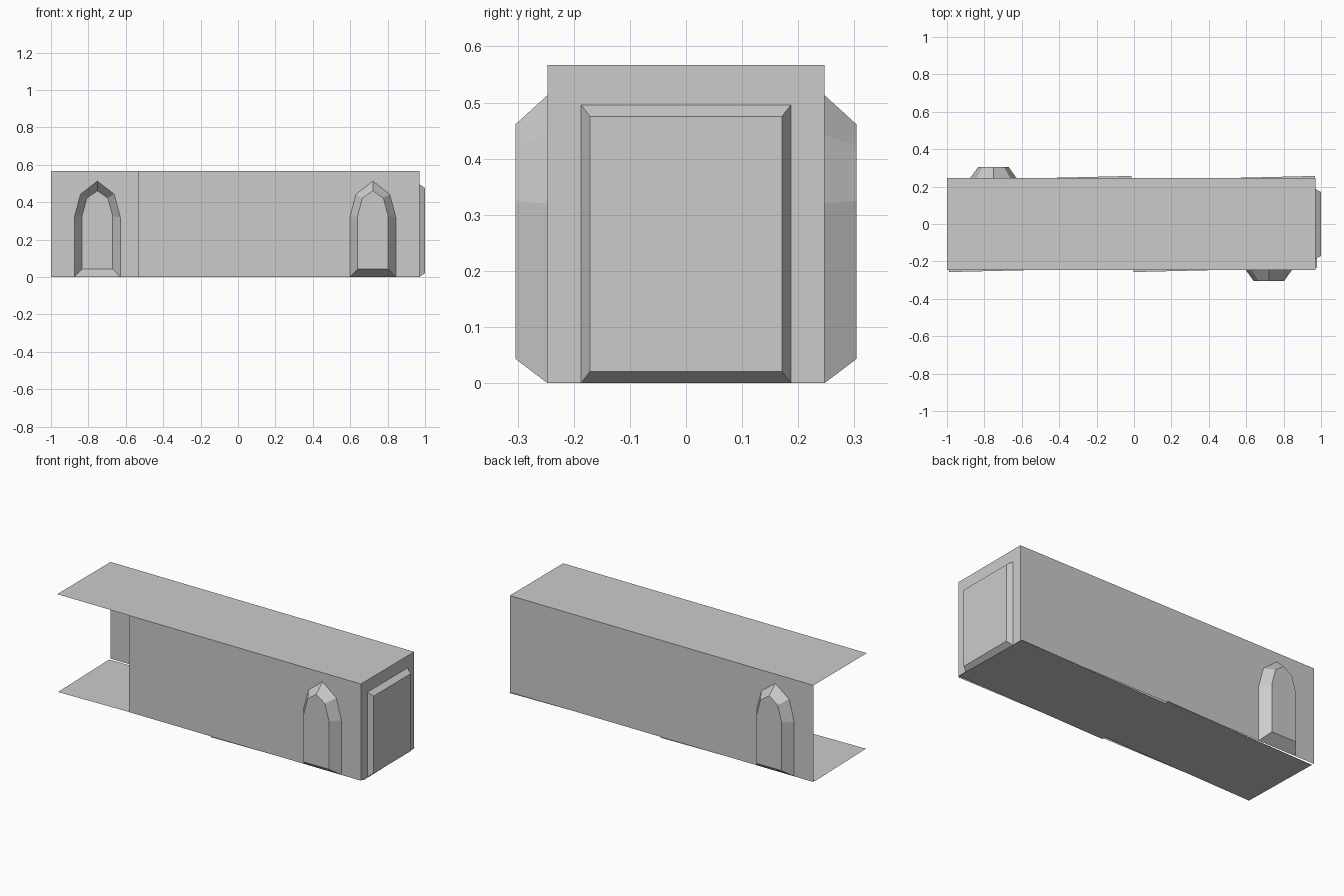
import bpy, math
from mathutils import Matrix, Vector

if "Cube" in bpy.data.objects:
    bpy.data.objects.remove(bpy.data.objects["Cube"])

H = 0.567      # corridor height
W = 0.247      # half width
END = 0.97     # x of the end wall


def make(name, faces, out):
    """Mesh from polygons, every face turned to the outward direction."""
    verts, index, polys = [], {}, []
    for face in faces:
        ids = []
        for p in face:
            key = tuple(round(c, 5) for c in p)
            if key not in index:
                index[key] = len(verts)
                verts.append(key)
            ids.append(index[key])
        polys.append(ids)
    me = bpy.data.meshes.new(name)
    me.from_pydata(verts, [], polys)
    me.update()
    for poly in me.polygons:
        if poly.normal.dot(Vector(out)) < 0:
            poly.flip()
    me.update()
    ob = bpy.data.objects.new(name, me)
    bpy.context.collection.objects.link(ob)
    return ob


def mirrored(half, centre):
    """Right-hand half profile (bottom to top) -> full outline, left foot to right foot."""
    left = [(centre - u, z) for u, z in half]
    right = [(centre + u, z) for u, z in reversed(half) if u > 0]
    return left + right


def wall_with_niche(name, place, out, u0, u1, centre, outer, inner, depth):
    """Single-sided wall with an opening at floor level and a tapered recess behind it."""
    rim, back = mirrored(outer, centre), mirrored(inner, centre)
    wall = [(u0, 0)] + rim + [(u1, 0), (u1, H), (u0, H)]
    make(name + "_wall", [[place(u, z, 0) for u, z in wall]], out)
    n = len(rim)
    faces = [[place(u, z, depth) for u, z in back]]
    for i in range(n):
        j = (i + 1) % n
        faces.append([place(*rim[i], 0), place(*rim[j], 0),
                      place(*back[j], depth), place(*back[i], depth)])
    make(name + "_niche", faces, out)


# Pointed arch: half profiles at the wall and at the back of the niche
ARCH = [(0.123, 0), (0.123, 0.32), (0.09, 0.443), (0, 0.513)]
ARCH_BACK = [(0.082, 0.043), (0.082, 0.325), (0.056, 0.422), (0, 0.461)]
# Doorway at the end
DOOR = [(0.187, 0), (0.187, 0.496)]
DOOR_BACK = [(0.171, 0.021), (0.171, 0.475)]

# Walls with their niches
wall_with_niche("back", lambda u, z, d: (u, W + d, z), (0, 1, 0),
                -1, END, -0.752, ARCH, ARCH_BACK, 0.057)
wall_with_niche("front", lambda u, z, d: (u, -W - d, z), (0, -1, 0),
                -0.533, END, 0.721, ARCH, ARCH_BACK, 0.057)
wall_with_niche("end", lambda u, z, d: (END + d, u, z), (1, 0, 0),
                -W, W, 0, DOOR, DOOR_BACK, 0.03)

# Ceiling
make("ceiling", [[(-1, -W, H), (END, -W, H), (END, W, H), (-1, W, H)]], (0, 0, 1))

# Two floor slabs, each laid slightly askew
for name, x0, x1 in (("floor_slab_left", -0.994, -0.008), ("floor_slab_right", -0.008, 0.974)):
    hx, hy = (x1 - x0) / 2, 0.245
    ob = make(name, [[(-hx, -hy, 0), (hx, -hy, 0), (hx, hy, 0), (-hx, hy, 0)]], (0, 0, -1))
    ob.data.transform(Matrix.Translation(((x0 + x1) / 2, 0, 0))
                      @ Matrix.Rotation(math.radians(1.4), 4, 'Z'))
